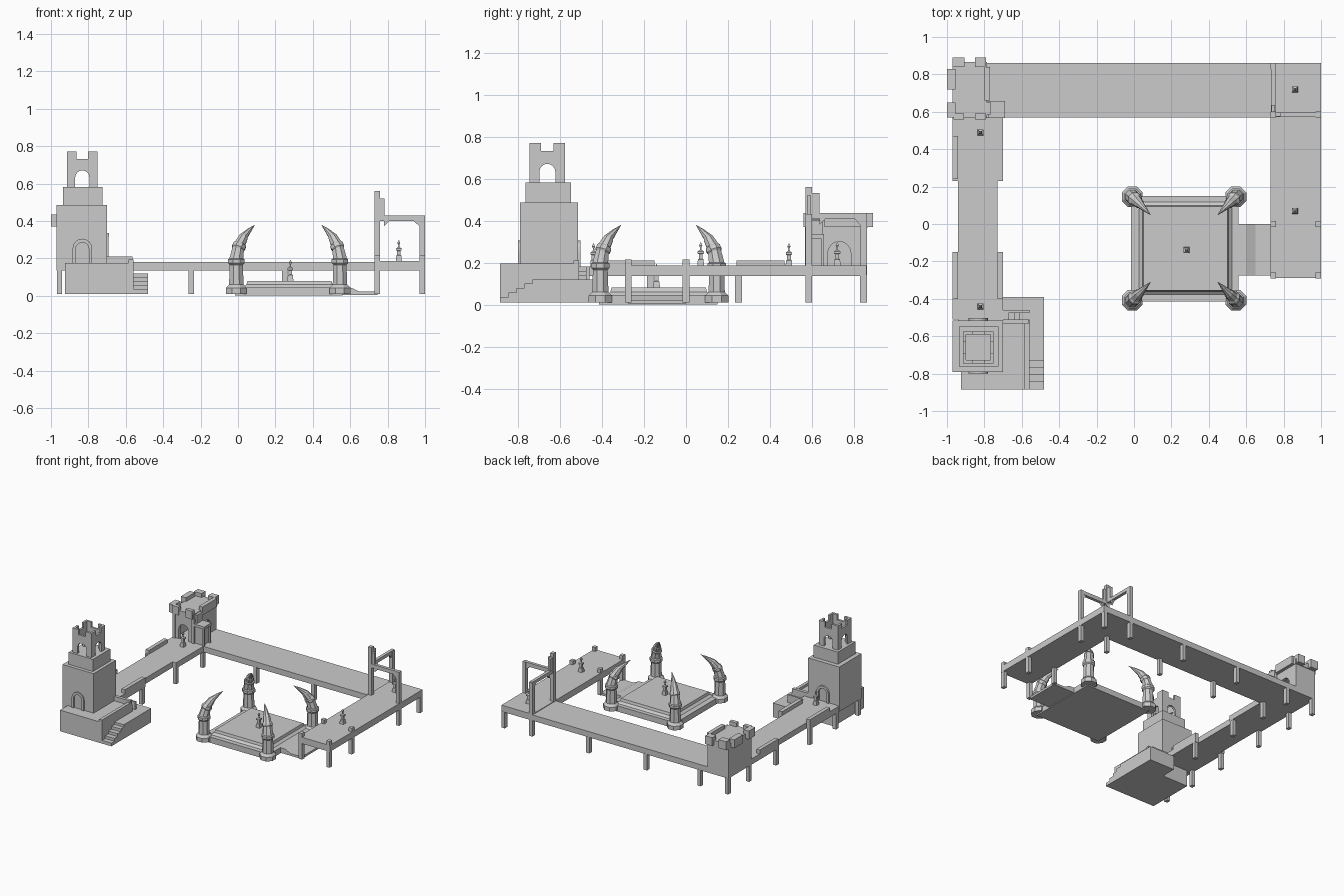
import bpy, bmesh, math
from mathutils import Vector, Matrix

if "Cube" in bpy.data.objects:
    bpy.data.objects.remove(bpy.data.objects["Cube"])


def finish(bm, name):
    bmesh.ops.recalc_face_normals(bm, faces=bm.faces)
    me = bpy.data.meshes.new(name)
    bm.to_mesh(me)
    bm.free()
    ob = bpy.data.objects.new(name, me)
    bpy.context.collection.objects.link(ob)
    return ob


def box(name, x0, x1, y0, y1, z0, z1):
    bm = bmesh.new()
    m = Matrix.Translation(((x0 + x1) / 2, (y0 + y1) / 2, (z0 + z1) / 2))
    m = m @ Matrix.Diagonal((x1 - x0, y1 - y0, z1 - z0, 1))
    bmesh.ops.create_cube(bm, size=1, matrix=m)
    return finish(bm, name)


def panel(name, pts, axis, a, b):
    """Extrude a (horizontal, z) profile along the x or y axis from a to b."""
    bm = bmesh.new()
    vs = [bm.verts.new((u, a, z) if axis == 'y' else (a, u, z)) for u, z in pts]
    f = bm.faces.new(vs)
    g = bmesh.ops.extrude_face_region(bm, geom=[f])
    d = Vector((0, b - a, 0)) if axis == 'y' else Vector((b - a, 0, 0))
    bmesh.ops.translate(bm, vec=d, verts=[v for v in g['geom'] if isinstance(v, bmesh.types.BMVert)])
    return finish(bm, name)


def arch(c, r, z0, top, n=8):
    """Arched opening outline from right foot to left foot."""
    arc = [(c + r * math.cos(math.pi * i / n), top - r + r * math.sin(math.pi * i / n)) for i in range(n + 1)]
    return [(c + r, z0)] + arc + [(c - r, z0)]


def door_wall(name, u0, u1, z0, z1, c, r, top, axis, a, b, notch=0):
    head = [(u0, z0), (u0, z1)]
    if notch:
        head += [(c - .03, z1), (c - .03, z1 - notch), (c + .03, z1 - notch), (c + .03, z1)]
    panel(name, head + [(u1, z1), (u1, z0)] + arch(c, r, z0, top), axis, a, b)


def loft(name, rings, n, turn=0.0):
    """Rings of (centre, radius, tilt direction or None), joined into a capped tube."""
    bm = bmesh.new()
    loops = []
    for c, r, d in rings:
        q = Vector((0, 0, 1)).rotation_difference(Vector(d)) if d else Matrix.Identity(3).to_quaternion()
        loops.append([bm.verts.new(Vector(c) + q @ Vector((r * math.cos(turn + 2 * math.pi * i / n),
                     r * math.sin(turn + 2 * math.pi * i / n), 0))) for i in range(n)])
    for p, q in zip(loops, loops[1:]):
        for i in range(n):
            j = (i + 1) % n
            bm.faces.new((p[i], p[j], q[j], q[i]))
    bm.faces.new(loops[0])
    bm.faces.new(loops[-1])
    return finish(bm, name)


# Raised walkway decks
box("deck_left", -.94, -.73, -.79, .57, .135, .18)
box("deck_back", -.97, .73, .57, .86, .135, .18)
box("deck_right", .73, 1, -.29, .86, .135, .185)

# Side parapets and ledges of the left walkway
for y0, y1 in ((.23, .57), (-.51, -.15)):
    box("ledge_outer", -.97, -.94, y0, y1, .135, .18)
    box("ledge_inner", -.73, -.70, y0, y1, .135, .18)
for y0, y1 in ((.24, .47), (-.40, -.15)):
    box("parapet_outer", -.97, -.94, y0, y1, .18, .21)
box("parapet_inner", -.73, -.70, -.40, -.15, .18, .21)

# Support posts
def post(x, y, top=.14):
    box("support_post", x - .014, x + .014, y - .016, y + .016, .01, top)

for x in (-.715, -.25, .25):
    for y in (.585, .845):
        post(x, y)
for x in (-.955, -.715):
    for y in (.25, -.17):
        post(x, y)
for p in ((-.955, .585), (-.955, .845), (-.955, -.49), (-.955, -.77)):
    post(*p)
for x in (.745, .985):
    for y in (-.275, 0):
        post(x, y, .215)
post(.745, .585, .56)
post(.985, .585, .43)
post(.745, .845, .43)
post(.985, .845)

# Corner frame with two beams and brackets
box("beam_x", .745, .999, .573, .597, .40, .43)
box("beam_y", .733, .757, .585, .86, .41, .435)
box("mast_step_x", .757, .782, .575, .595, .40, .52)
box("mast_step_y", .735, .755, .60, .635, .41, .53)
for s, e in ((.78, .81), (.971, .94)):
    panel("bracket_x", [(s, .40), (e, .40), (s, .37)], 'y', .576, .594)
for s, e in ((.635, .665), (.829, .80)):
    panel("bracket_y", [(s, .41), (e, .41), (s, .38)], 'x', .736, .754)

# Large tower: base, landing and stairs
box("tower_base", -.925, -.56, -.885, -.51, .01, .175)
box("base_coping_side", -.585, -.56, -.885, -.515, .175, .195)
box("base_coping_back", -.70, -.565, -.535, -.51, .175, .21)
box("landing", -.70, -.48, -.73, -.39, .01, .12)
for i in range(4):
    box("front_step", -.565, -.48, -.885 + i * .039, -.72, .01, .035 + i * .022)
for i in range(3):
    box("landing_step", -.71, -.61 - i * .03, -.51, -.46, .11, .14 + i * .02)
box("landing_rail", -.695, -.56, -.475, -.46, .12, .18)

# Large tower: body tiers and hollow belfry
box("tower_body", -.97, -.70, -.79, -.515, .135, .485)
box("tower_tier", -.935, -.725, -.763, -.548, .485, .58)
cx, cy = -.8325, -.66
for a, b in ((-.745, -.728), (-.592, -.575)):
    door_wall("belfry_wall", -.915, -.75, .58, .77, cx, .038, .67, 'y', a, b, .04)
for a, b in ((-.915, -.898), (-.767, -.75)):
    door_wall("belfry_wall", -.745, -.575, .58, .77, cy, .038, .67, 'x', a, b, .04)
for a, b in ((-.80, -.79), (-.515, -.502)):
    panel("tower_door_frame", arch(cx, .052, .175, .305) + arch(cx, .035, .175, .285)[::-1], 'y', a, b)

# Back corner tower: room, roof and battlements
door_wall("room_front", -.965, -.79, .18, .365, -.875, .042, .30, 'y', .575, .595)
door_wall("room_side", .575, .86, .18, .365, .73, .055, .30, 'x', -.81, -.79)
box("room_back", -.97, -.79, .84, .86, .135, .365)
box("room_left", -.97, -.95, .575, .86, .135, .365)
for x in (-.955, -.79):
    box("room_corner_post", x - .012, x + .012, .566, .59, .18, .37)
box("roof", -.97, -.785, .57, .865, .365, .405)
for x0, x1, y0, y1 in ((-1, -.955, .57, .65), (-1, -.955, .72, .83), (-.97, -.905, .84, .89),
                       (-.85, -.79, .84, .89), (-.80, -.77, .66, .84), (-.965, -.91, .56, .59),
                       (-.85, -.79, .56, .59)):
    box("merlon", x0, x1, y0, y1, .37, .435)
# Annex beside the room
box("annex", -.79, -.71, .58, .65, .18, .32)
for y in (.575, .65):
    box("annex_post", -.707, -.693, y - .007, y + .007, .18, .33)
box("annex_sill", -.79, -.69, .567, .657, .315, .335)
box("annex_upper", -.79, -.765, .585, .65, .335, .40)

# Central platform with connecting steps
cx, cy = .268, -.131
box("platform_base", -.015, .56, -.415, .15, 0, .045)
loft("platform_top", [((0.275, -.13, .045), .325 * math.sqrt(.5) * math.sqrt(2) * 1.08, None),
                      ((0.275, -.13, .06), .325, None), ((0.275, -.13, .08), .318, None)], 4, math.pi / 4)
box("bridge_low", .55, .745, -.275, 0, .005, .022)
panel("bridge_ramp", [(.55, .01), (.55, .045), (.60, .045), (.65, .022), (.65, .01)], 'y', -.275, 0)

# Four curved horn pillars around the platform
for sx in (-1, 1):
    for sy in (-1, 1):
        x, y = cx + sx * .277, cy + sy * .277
        def at(t, z): return (x - sx * t, y - sy * t, z)
        def lean(t): return (-sx * t, -sy * t, 1)
        loft("pillar", [(at(0, .01), .06, None), (at(0, .042), .06, None), (at(0, .06), .042, None),
                        (at(0, .165), .038, None), (at(0, .175), .048, None), (at(0, .195), .048, None),
                        (at(0, .2), .04, None), (at(.01, .25), .034, lean(.25)), (at(.012, .257), .039, lean(.3)),
                        (at(.018, .272), .038, lean(.35)), (at(.02, .278), .031, lean(.4)),
                        (at(.038, .312), .026, lean(.6)), (at(.041, .318), .022, lean(.7)),
                        (at(.07, .35), .012, lean(.9)), (at(.098, .378), .001, lean(.9))], 8, math.pi / 8)

# Small square lamps
for x, y, z in ((.28, -.14, .08), (.86, .72, .185), (.86, .07, .185), (-.82, .49, .18), (-.82, -.44, .18)):
    prof = [(0, .023), (.03, .019), (.033, .013), (.055, .013), (.058, .021), (.068, .021), (.075, .006),
            (.086, .004), (.097, .011), (.112, .001)]
    loft("lamp", [((x, y, z + h), r, None) for h, r in prof], 4, math.pi / 4)
